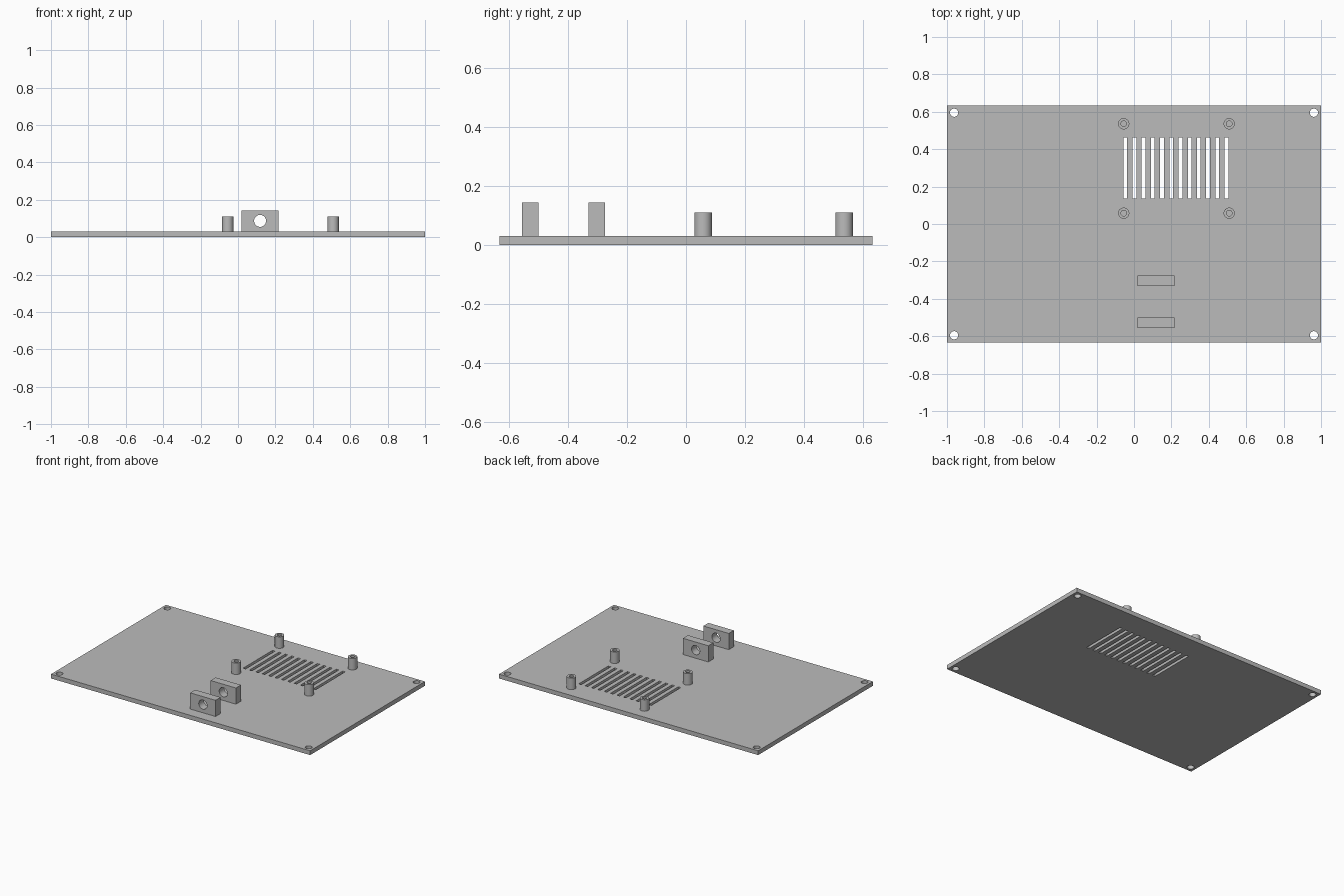
import bpy
import math

if "Cube" in bpy.data.objects:
    bpy.data.objects.remove(bpy.data.objects["Cube"])

THICK = 0.03        # plate thickness
STAND_TOP = 0.11    # top of standoffs
BLOCK_TOP = 0.143   # top of bracket blocks

grey = bpy.data.materials.new("plain grey")
grey.use_nodes = True
colour = (0.5, 0.5, 0.5, 1)
grey.diffuse_color = colour
grey.node_tree.nodes["Principled BSDF"].inputs["Base Color"].default_value = colour


def box(name, x0, x1, y0, y1, z0, z1):
    bpy.ops.mesh.primitive_cube_add(size=1, location=((x0 + x1) / 2, (y0 + y1) / 2, (z0 + z1) / 2))
    ob = bpy.context.object
    ob.name = name
    ob.scale = (x1 - x0, y1 - y0, z1 - z0)
    bpy.ops.object.transform_apply(location=False, rotation=False, scale=True)
    ob.data.materials.append(grey)
    return ob


def cylinder(name, radius, depth, location, rotation=(0, 0, 0)):
    bpy.ops.mesh.primitive_cylinder_add(vertices=32, radius=radius, depth=depth,
                                        location=location, rotation=rotation)
    ob = bpy.context.object
    ob.name = name
    ob.data.materials.append(grey)
    return ob


def cut(target, cutters):
    """Subtract the cutters from the target, then remove them."""
    for cutter in cutters:
        cutter.hide_render = True
        mod = target.modifiers.new("cut", "BOOLEAN")
        mod.operation = "DIFFERENCE"
        mod.solver = "EXACT"
        mod.object = cutter
        bpy.context.view_layer.objects.active = target
        bpy.ops.object.modifier_apply(modifier=mod.name)
        bpy.data.objects.remove(cutter)
    bpy.ops.object.select_all(action="DESELECT")
    target.select_set(True)
    bpy.context.view_layer.objects.active = target
    bpy.ops.object.shade_smooth_by_angle(angle=math.radians(30))


# Base plate with corner screw holes and a row of vent slots
plate = box("base_plate", -1, 1, -0.633, 0.633, 0, THICK)
cutters = [cylinder("screw_hole", 0.022, 0.2, (x, y, 0))
           for x in (-0.962, 0.962) for y in (-0.595, 0.595)]
for i in range(12):
    x = -0.047 + i * 0.0492
    cutters.append(box("vent_slot", x - 0.01, x + 0.01, 0.137, 0.463, -0.1, 0.1))
cut(plate, cutters)

# Hollow standoffs around the vent
for side, x in (("right", -0.055), ("left", 0.509)):
    for end, y in (("front", 0.058), ("back", 0.536)):
        post = cylinder(f"standoff_{end}_{side}", 0.03, STAND_TOP - THICK,
                        (x, y, (STAND_TOP + THICK) / 2))
        cut(post, [cylinder("standoff_bore", 0.015, 0.2, (x, y, THICK + 0.1))])

# Pair of bracket blocks sharing one bore axis
for end, y in (("front", -0.528), ("back", -0.303)):
    block = box(f"bracket_{end}", 0.02, 0.216, y - 0.028, y + 0.028, THICK, BLOCK_TOP)
    cut(block, [cylinder("bracket_bore", 0.032, 0.2, (0.118, y, 0.087), (math.pi / 2, 0, 0))])
